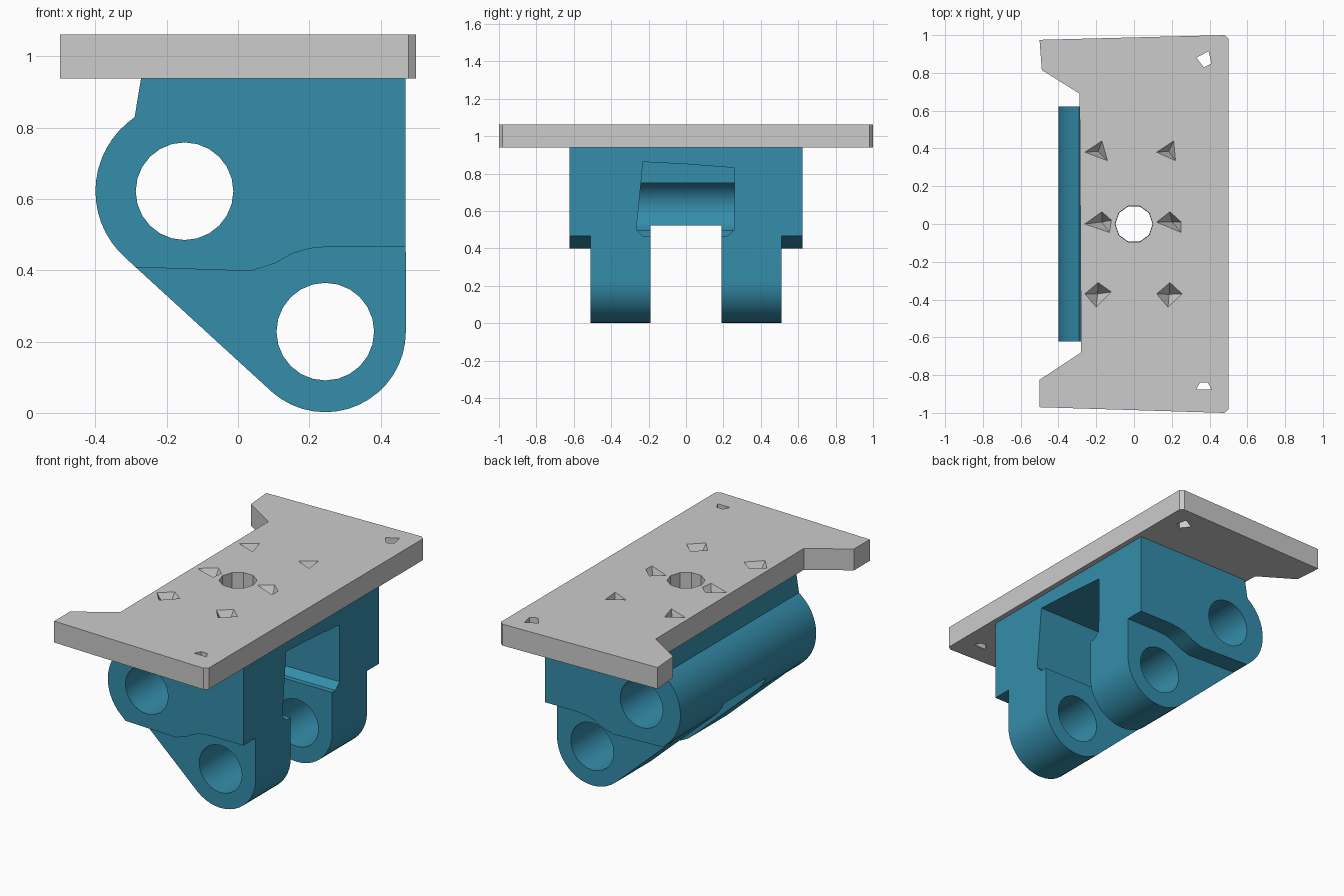
import bpy, bmesh, math

if "Cube" in bpy.data.objects:
    bpy.data.objects.remove(bpy.data.objects["Cube"])


def loft(name, ring_a, ring_b):
    """Closed solid between two matching rings of 3D points."""
    bm = bmesh.new()
    a = [bm.verts.new(p) for p in ring_a]
    b = [bm.verts.new(p) for p in ring_b]
    n = len(a)
    bm.faces.new(a[::-1])
    bm.faces.new(b)
    for i in range(n):
        bm.faces.new((a[i], a[(i + 1) % n], b[(i + 1) % n], b[i]))
    bmesh.ops.recalc_face_normals(bm, faces=bm.faces)
    mesh = bpy.data.meshes.new(name)
    bm.to_mesh(mesh)
    bm.free()
    obj = bpy.data.objects.new(name, mesh)
    bpy.context.collection.objects.link(obj)
    return obj


def along_y(name, pts, y0, y1):
    return loft(name, [(x, y0, z) for x, z in pts], [(x, y1, z) for x, z in pts])


def along_z(name, pts, z0, z1):
    return loft(name, [(x, y, z0) for x, y in pts], [(x, y, z1) for x, y in pts])


def arc(cx, cy, r, a0, a1, n):
    return [(cx + r * math.cos(math.radians(a0 + (a1 - a0) * i / n)),
             cy + r * math.sin(math.radians(a0 + (a1 - a0) * i / n))) for i in range(n + 1)]


def circle(cx, cy, r, n):
    return arc(cx, cy, r, 0, 360, n)[:-1]


def cut(obj, cutter):
    cutter.hide_render = True
    mod = obj.modifiers.new("cut", 'BOOLEAN')
    mod.operation, mod.solver, mod.object = 'DIFFERENCE', 'EXACT', cutter
    bpy.context.view_layer.objects.active = obj
    bpy.ops.object.modifier_apply(modifier=mod.name)
    bpy.data.objects.remove(cutter)


# Hinge body: full side silhouette with an upper barrel and a lower lug
upper, lower = (-0.15, 0.622), (0.245, 0.228)
profile = ([(0.47, 0.94), (-0.272, 0.94), (-0.29, 0.83)]
           + arc(*upper, 0.25, 130, 229, 14)
           + arc(*lower, 0.226, 229, 360, 16))
body = along_y("hinge_body", profile, -0.622, 0.622)

# Narrower lower part, leaving a curved shoulder on both ends
step = [(-0.6, 0.415), (-0.27, 0.408), (0.035, 0.398), (0.105, 0.42), (0.15, 0.446),
        (0.2, 0.461), (0.26, 0.467), (0.7, 0.467), (0.7, -0.2), (-0.6, -0.2)]
for s in (-1, 1):
    cut(body, along_y("shoulder_cut", step, s * 0.51, s * 0.8))

# Slot between the two lower lugs
cut(body, along_y("slot_cut", [(-0.6, -0.2), (0.7, -0.2), (0.7, 0.523), (-0.6, 0.523)],
                  -0.19, 0.19))

# Pocket in the right face, reaching the upper bore
pocket = [(-0.23, 0.862), (0, 0.85), (0.26, 0.83), (0.26, 0.5), (0.22, 0.465),
          (-0.23, 0.465), (-0.265, 0.5)]
cut(body, loft("pocket_cut", [(0.6, y, z) for y, z in pocket],
               [(-0.1, y, z) for y, z in pocket]))

# Pin bores and the vertical centre hole
for c in (upper, lower):
    cut(body, along_y("bore_cut", circle(*c, 0.137, 24), -1, 1))
cut(body, along_z("centre_cut", circle(0, 0, 0.098, 10), 0.7, 1.2))

mat = bpy.data.materials.new("blue")
mat.diffuse_color = (0.035, 0.27, 0.41, 1)
mat.use_nodes = True
mat.node_tree.nodes["Principled BSDF"].inputs["Base Color"].default_value = mat.diffuse_color
body.data.materials.clear()
body.data.materials.append(mat)

# Mounting plate with two ears at the back
outline = [(-0.5, 0.975), (-0.488, 0.815), (-0.288, 0.69), (-0.28, -0.68), (-0.5, -0.825),
           (-0.5, -0.97), (0.478, -1), (0.5, -0.982), (0.5, 0.982), (0.478, 1)]
plate = along_z("mounting_plate", outline, 0.938, 1.062)
cut(plate, along_z("centre_cut", circle(0, 0, 0.1, 10), 0.8, 1.2))

# Pointed screw pits
pits = [[(-0.26, 0.38), (-0.17, 0.44), (-0.14, 0.335)],
        [(0.12, 0.38), (0.21, 0.44), (0.22, 0.335)],
        [(-0.26, -0.37), (-0.19, -0.31), (-0.12, -0.36), (-0.2, -0.44)],
        [(0.12, -0.37), (0.19, -0.31), (0.255, -0.37), (0.18, -0.44)],
        [(-0.26, 0), (-0.17, 0.065), (-0.12, 0.02), (-0.13, -0.045)],
        [(0.12, 0.01), (0.19, 0.065), (0.25, 0.01), (0.25, -0.045)]]
for p in pits:
    cx = sum(q[0] for q in p) / len(p)
    cy = sum(q[1] for q in p) / len(p)
    top = [(cx + (x - cx) * 1.05, cy + (y - cy) * 1.05, 1.067) for x, y in p]
    tip = [(cx + (x - cx) * 0.03, cy + (y - cy) * 0.03, 0.965) for x, y in p]
    cut(plate, loft("pit_cut", tip, top))

# Through holes near the front corners
for p in ([(0.33, 0.88), (0.395, 0.915), (0.41, 0.85), (0.37, 0.83)],
          [(0.33, -0.875), (0.41, -0.875), (0.39, -0.838), (0.35, -0.838)]):
    cut(plate, along_z("corner_cut", p, 0.8, 1.2))

# Smooth the round surfaces only
bpy.ops.object.select_all(action='DESELECT')
body.select_set(True)
bpy.context.view_layer.objects.active = body
bpy.ops.object.shade_smooth_by_angle(angle=math.radians(25))
